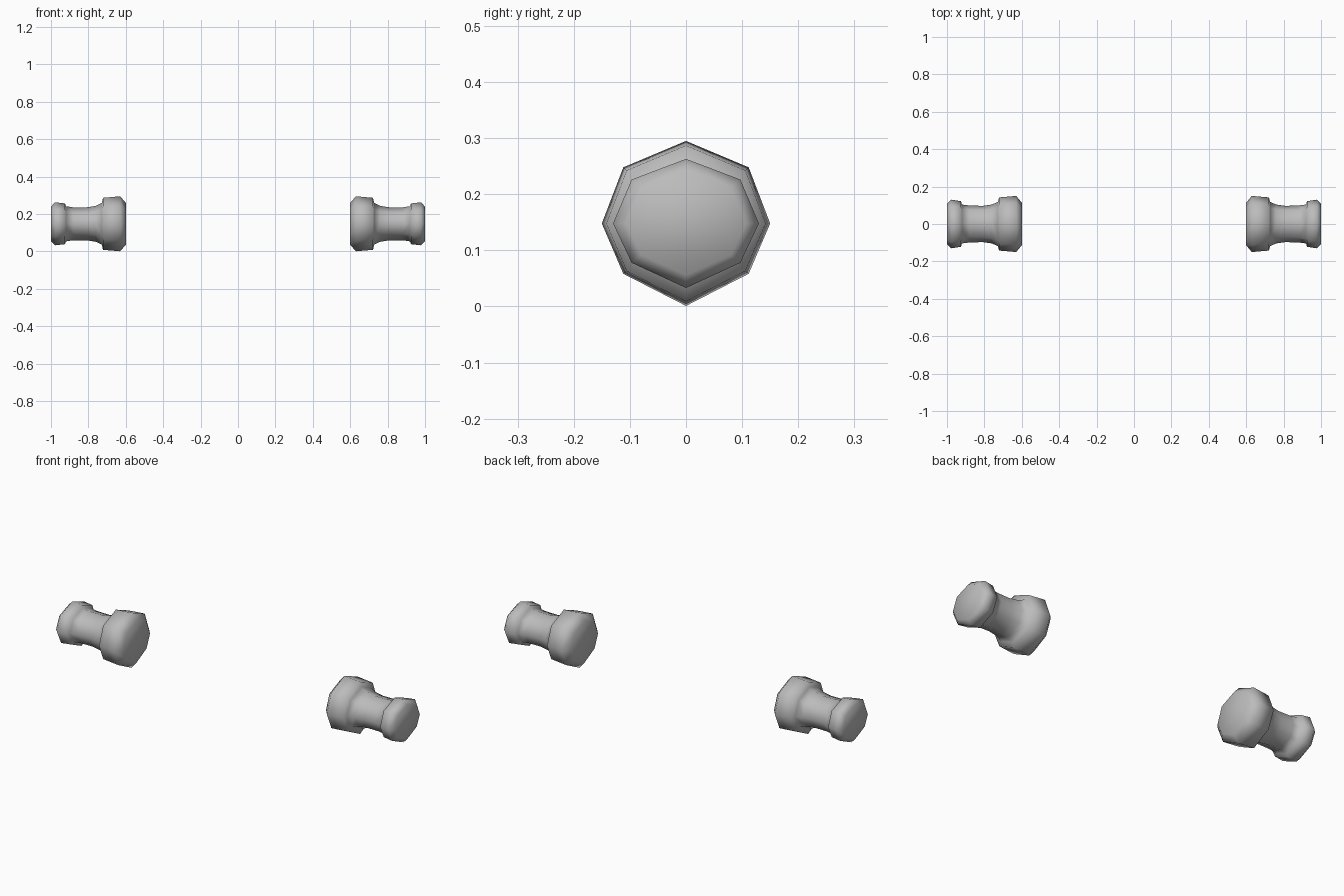
import bpy, bmesh

if "Cube" in bpy.data.objects:
    bpy.data.objects.remove(bpy.data.objects["Cube"])

# One flat grey for both grips
grey = bpy.data.materials.new("grey")
grey.diffuse_color = (0.5, 0.5, 0.5, 1)
grey.use_nodes = True
grey.node_tree.nodes["Principled BSDF"].inputs["Base Color"].default_value = grey.diffuse_color

CZ = 0.148  # height of the long axis

# Octagon corner directions (y, z), slightly uneven
CORNERS = [(1, 0), (0.745, 0.68), (0, 1), (-0.745, 0.68),
           (-1, 0), (-0.745, -0.61), (0, -1), (0.745, -0.61)]

# Lengthwise profile from outer to inner end: distance from centre, y radius, z radius
PROFILE = [(1.0, 0.107, 0.092), (0.978, 0.130, 0.115), (0.925, 0.122, 0.109),
           (0.920, 0.104, 0.094), (0.88, 0.099, 0.088), (0.81, 0.097, 0.088),
           (0.76, 0.104, 0.096), (0.728, 0.118, 0.112), (0.722, 0.142, 0.139),
           (0.63, 0.150, 0.147), (0.60, 0.114, 0.112)]


def make_grip(name, side):
    bm = bmesh.new()
    rings = [[bm.verts.new((side * x, ry * cy, CZ + rz * cz)) for cy, cz in CORNERS]
             for x, ry, rz in PROFILE]
    # Side walls
    for a, b in zip(rings, rings[1:]):
        for i in range(8):
            j = (i + 1) % 8
            bm.faces.new((a[i], a[j], b[j], b[i]))
    # End caps
    bm.faces.new(rings[0])
    bm.faces.new(rings[-1])
    bmesh.ops.recalc_face_normals(bm, faces=bm.faces)
    for f in bm.faces:
        f.smooth = True
    mesh = bpy.data.meshes.new(name)
    bm.to_mesh(mesh)
    bm.free()
    mesh.materials.append(grey)
    bpy.context.collection.objects.link(bpy.data.objects.new(name, mesh))


make_grip("left_grip", -1)
make_grip("right_grip", 1)
